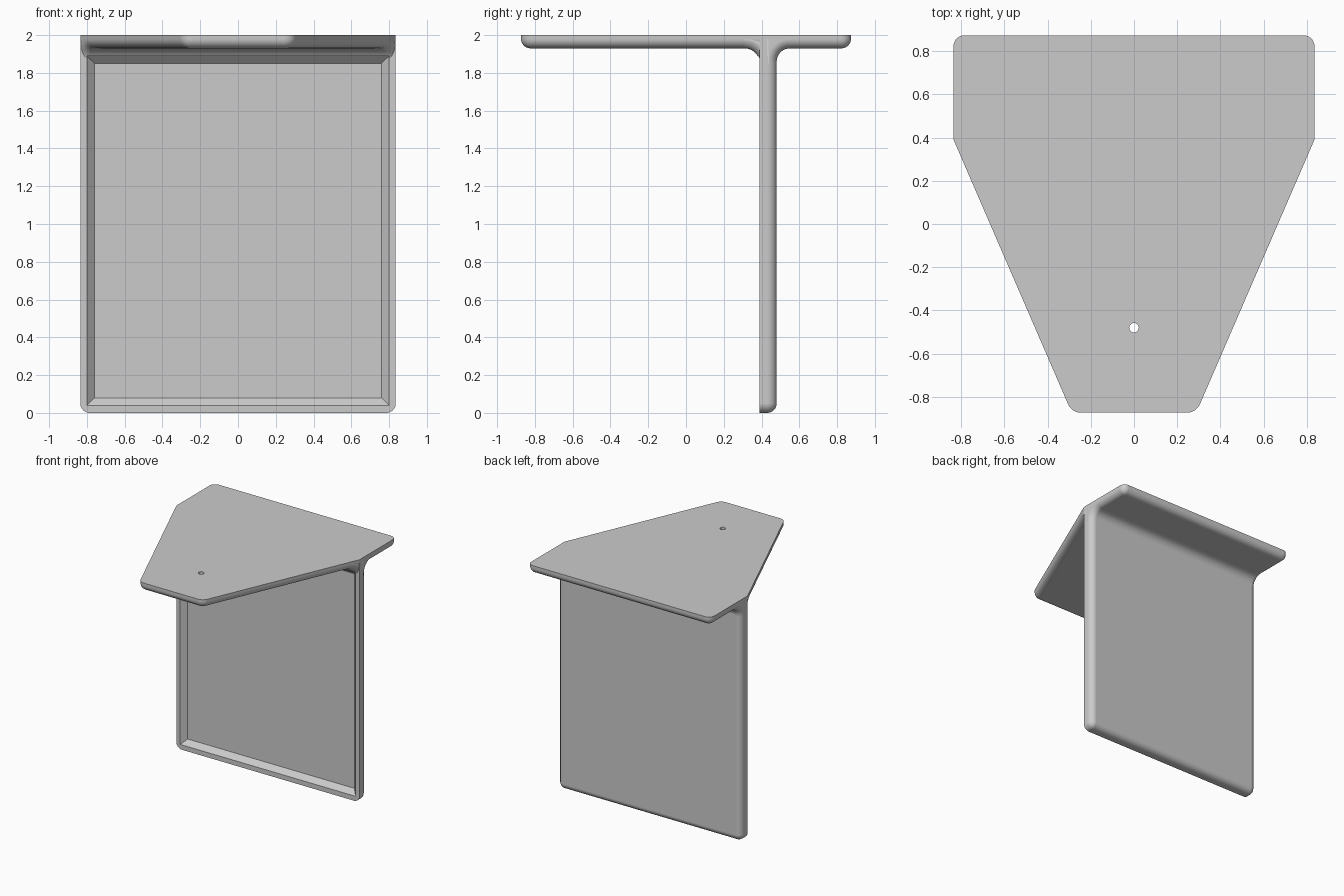
import bpy, bmesh, math
from mathutils import Vector

if "Cube" in bpy.data.objects:
    bpy.data.objects.remove(bpy.data.objects["Cube"], do_unlink=True)

grey = bpy.data.materials.new("plain grey")
grey.use_nodes = True
grey.diffuse_color = (0.6, 0.6, 0.6, 1)
grey.node_tree.nodes["Principled BSDF"].inputs["Base Color"].default_value = grey.diffuse_color

HALF_W, HALF_D, TOP = 0.835, 0.873, 2.0
UNDER = 1.93                  # underside of the top
FRONT, BACK = 0.39, 0.48      # faces of the upright panel
ROUND = 0.05                  # edge rounding
NOSE = 0.288                  # half width of the narrow front edge
TAPER = (HALF_W - NOSE) / (FRONT + HALF_D)
STEPS = 8
ANGLES = [math.pi / 2 * i / STEPS for i in range(STEPS + 1)]


def outline(corners, inset):
    """Inset a convex anticlockwise polygon of (u, v, radius) and round its corners."""
    pts = [Vector(c[:2]) for c in corners]
    ring = []
    for i, p in enumerate(pts):
        e1 = (p - pts[i - 1]).normalized()
        e2 = (pts[(i + 1) % len(pts)] - p).normalized()
        n1, n2 = Vector((-e1.y, e1.x)), Vector((-e2.y, e2.x))
        rad = max(corners[i][2] - inset, 0.002)
        centre = p + (n1 + n2) * (inset + rad) / (1 + n1.dot(n2))
        for k in range(STEPS + 1):
            ring.append(centre - rad * n1.lerp(n2, k / STEPS).normalized())
    return ring


def loft(name, rings):
    """Skin a stack of equal-length rings into a closed solid."""
    bm = bmesh.new()
    rows = [[bm.verts.new(p) for p in ring] for ring in rings]
    n = len(rows[0])
    for a, b in zip(rows, rows[1:]):
        for i in range(n):
            j = (i + 1) % n
            bm.faces.new((a[i], a[j], b[j], b[i]))
    bm.faces.new(rows[0])
    bm.faces.new(rows[-1])
    bmesh.ops.recalc_face_normals(bm, faces=bm.faces)
    mesh = bpy.data.meshes.new(name)
    bm.to_mesh(mesh)
    bm.free()
    mesh.materials.append(grey)
    obj = bpy.data.objects.new(name, mesh)
    bpy.context.collection.objects.link(obj)
    return obj


def activate(obj):
    bpy.ops.object.select_all(action='DESELECT')
    obj.select_set(True)
    bpy.context.view_layer.objects.active = obj


def cut(obj, cutter):
    activate(obj)
    mod = obj.modifiers.new("cut", 'BOOLEAN')
    mod.operation, mod.solver, mod.object = 'DIFFERENCE', 'EXACT', cutter
    bpy.ops.object.modifier_apply(modifier=mod.name)


def fillet(name, radius, wall, side):
    """Cove between panel and top; its ends roll over like the part edges."""
    cy, cz = wall + side * radius, UNDER - radius
    ends = [(-1, a) for a in reversed(ANGLES)] + [(1, a) for a in ANGLES]
    ends.remove((-1, 0.0))
    rings = []
    for sign, a in ends:
        x = HALF_W - ROUND + ROUND * math.sin(a)
        r = radius + ROUND * (1 - math.cos(a))
        yz = [((FRONT + BACK) / 2, TOP - 0.01)]
        yz += [(cy - side * r * math.cos(t), cz + r * math.sin(t)) for t in ANGLES]
        rings.append([(sign * (x - TAPER * max(0, FRONT - y)), y, z) for y, z in yz])
    return loft(name, rings)


# Tapered top with rounded lower edge
top_shape = [(-NOSE, -HALF_D, 0.065), (NOSE, -HALF_D, 0.065), (HALF_W, FRONT, 0.002),
             (HALF_W, HALF_D, 0.05), (-HALF_W, HALF_D, 0.05), (-HALF_W, FRONT, 0.002)]
layers = [(ROUND * (1 - math.sin(a)), UNDER + ROUND * (1 - math.cos(a))) for a in ANGLES]
layers.append((0, TOP))
top = loft("table_top", [[(p.x, p.y, z) for p in outline(top_shape, d)] for d, z in layers])

# Upright panel with rounded back edges
panel_shape = [(-HALF_W, 0, 0.05), (HALF_W, 0, 0.05),
               (HALF_W, TOP - 0.01, 0.002), (-HALF_W, TOP - 0.01, 0.002)]
layers = [(0, FRONT)]
layers += [(ROUND * (1 - math.cos(a)), BACK - ROUND + ROUND * math.sin(a)) for a in ANGLES]
panel = loft("upright_panel",
             [[(p.x, y, p.y) for p in outline(panel_shape, d)] for d, y in layers])

# Coves joining panel and top
front_cove = fillet("front_cove", 0.08, FRONT, -1)
back_cove = fillet("back_cove", 0.07, BACK, 1)

# Chamfered recess in the front of the panel
recess = loft("recess_cutter", [
    [(-w, y, lo), (w, y, lo), (w, y, hi), (-w, y, hi)]
    for y, w, lo, hi in ((0.2, 0.8, 0.04, 1.89), (FRONT, 0.8, 0.04, 1.89),
                         (FRONT + 0.04, 0.76, 0.08, 1.85))])
# Small cable hole through the top
hole = loft("hole_cutter", [
    [(0.022 * math.cos(math.tau * i / 24), -0.48 + 0.022 * math.sin(math.tau * i / 24), z)
     for i in range(24)] for z in (1.8, 2.1)])

cut(panel, recess)
cut(front_cove, recess)
cut(top, hole)
for cutter in (recess, hole):
    bpy.data.objects.remove(cutter, do_unlink=True)

# Smooth the rounded edges, keep the flats flat
for obj in (top, panel, front_cove, back_cove):
    activate(obj)
    bpy.ops.object.shade_smooth_by_angle(angle=math.radians(30))
    obj.modifiers.new("even_normals", 'WEIGHTED_NORMAL').keep_sharp = True
